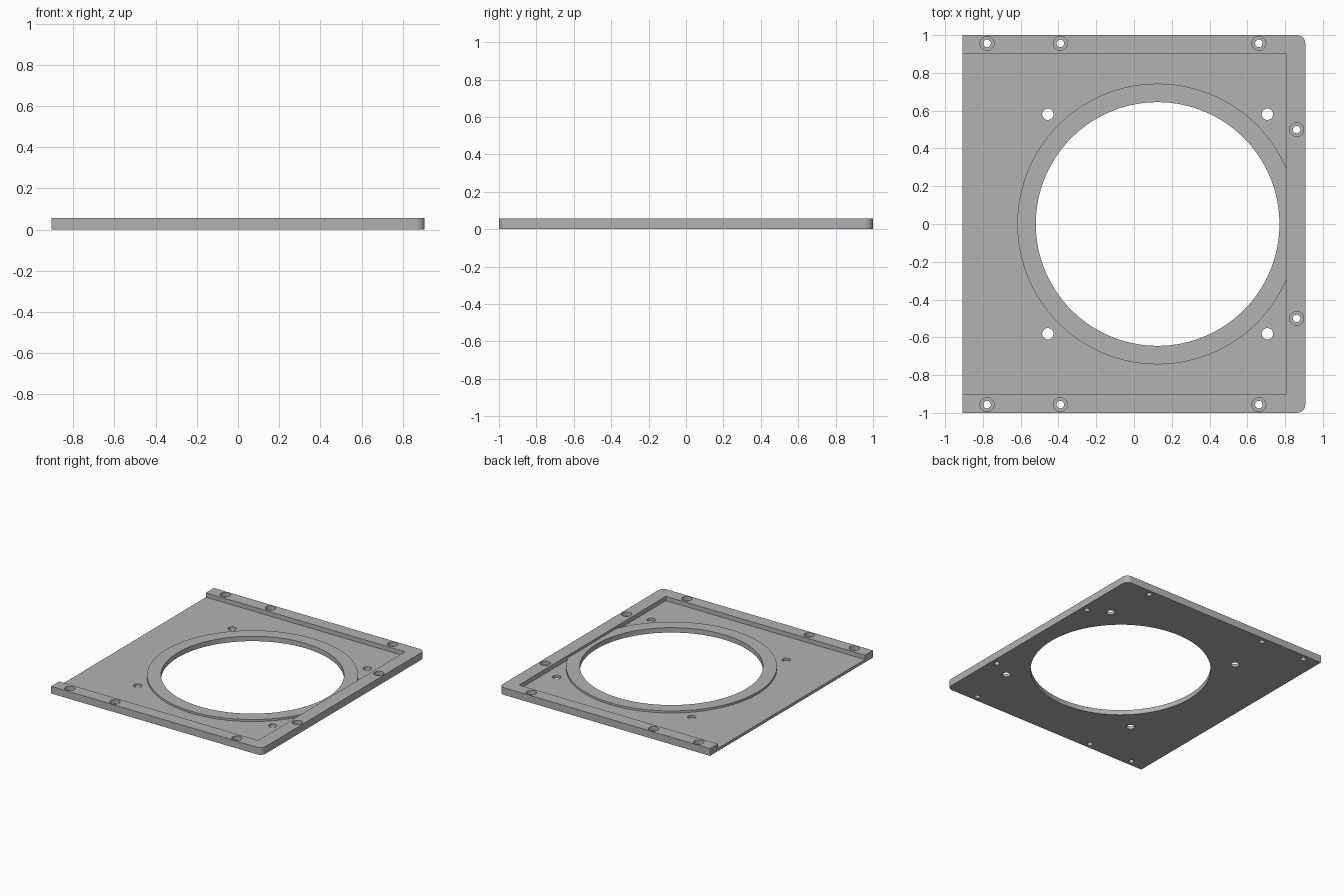
import bpy, bmesh, math

if "Cube" in bpy.data.objects:
    bpy.data.objects.remove(bpy.data.objects["Cube"], do_unlink=True)

HEIGHT, FLOOR, RING_TOP = 0.056, 0.022, 0.038
LEFT, RIGHT = -0.907, 0.907
CENTRE_X = 0.125

grey = bpy.data.materials.new("plain grey")
grey.use_nodes = True
COLOUR = (0.45, 0.45, 0.45, 1)
grey.diffuse_color = COLOUR
grey.node_tree.nodes["Principled BSDF"].inputs["Base Color"].default_value = COLOUR


def prism(name, outline, z0, z1):
    """Extrude a closed outline from z0 up to z1."""
    bm = bmesh.new()
    base = bm.faces.new([bm.verts.new((x, y, z0)) for x, y in outline])
    top = bmesh.ops.extrude_face_region(bm, geom=[base])["geom"]
    bmesh.ops.translate(bm, vec=(0, 0, z1 - z0),
                        verts=[v for v in top if isinstance(v, bmesh.types.BMVert)])
    bmesh.ops.recalc_face_normals(bm, faces=bm.faces)
    mesh = bpy.data.meshes.new(name)
    bm.to_mesh(mesh)
    bm.free()
    mesh.materials.append(grey)
    obj = bpy.data.objects.new(name, mesh)
    bpy.context.collection.objects.link(obj)
    return obj


def arc(x, y, r, start=0, end=360, steps=32):
    closed = end - start == 360
    angles = [math.radians(start + (end - start) * i / steps)
              for i in range(steps if closed else steps + 1)]
    return [(x + r * math.cos(a), y + r * math.sin(a)) for a in angles]


def combine(target, tool, operation="DIFFERENCE"):
    """Apply a boolean and discard the tool."""
    mod = target.modifiers.new("shape", "BOOLEAN")
    mod.operation, mod.object, mod.solver = operation, tool, "EXACT"
    bpy.context.view_layer.objects.active = target
    bpy.ops.object.modifier_apply(modifier=mod.name)
    bpy.data.objects.remove(tool, do_unlink=True)


# Plate with two rounded corners on its closed end
R = 0.045
outline = ([(LEFT, -1)] + arc(RIGHT - R, -1 + R, R, -90, 0, 8)
           + arc(RIGHT - R, 1 - R, R, 0, 90, 8) + [(LEFT, 1)])
plate = prism("mounting_plate", outline, 0, HEIGHT)

# Pocket open at the left end, leaving three raised rails
pocket = [(-1.1, -0.902), (0.805, -0.902), (0.805, 0.902), (-1.1, 0.902)]
combine(plate, prism("pocket_cutter", pocket, FLOOR, 0.2))

# Raised collar around the large opening
combine(plate, prism("collar", arc(CENTRE_X, 0, 0.743, steps=128), 0.01, RING_TOP), "UNION")
combine(plate, prism("opening_cutter", arc(CENTRE_X, 0, 0.645, steps=128), -0.1, 0.2))

# Through holes in the pocket floor and counterbored holes in the rails
for side in (-1, 1):
    for x in (-0.456, 0.706):
        combine(plate, prism("floor_hole", arc(x, side * 0.581, 0.03), -0.1, 0.2))
    for x, y in ((-0.778, 0.956), (-0.39, 0.956), (0.661, 0.956), (0.861, 0.5)):
        combine(plate, prism("screw_hole", arc(x, side * y, 0.02), -0.1, 0.2))
        combine(plate, prism("counterbore", arc(x, side * y, 0.037), 0.025, 0.2))

plate.select_set(True)
bpy.context.view_layer.objects.active = plate
bpy.ops.object.shade_smooth_by_angle(angle=math.radians(30))
